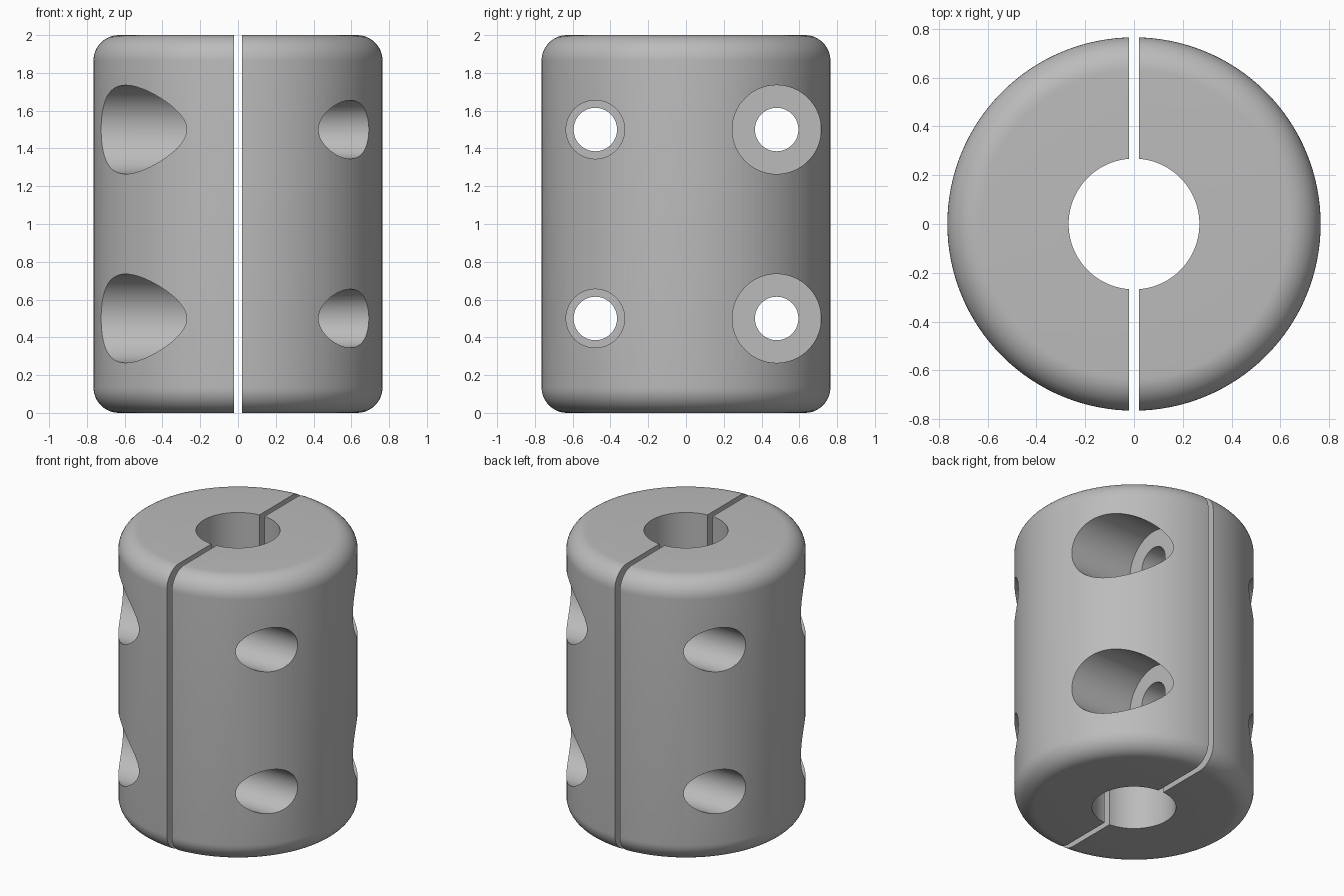
import bpy, bmesh, math
from mathutils import Matrix, Vector

cube = bpy.data.objects.get("Cube")
if cube:
    bpy.data.objects.remove(cube, do_unlink=True)

RADIUS, HEIGHT, FILLET, BORE, GAP = 0.765, 2.0, 0.135, 0.268, 0.02
BOLT_Y, SEAT_X = 0.48, 0.24

metal = bpy.data.materials.new("grey metal")
metal.use_nodes = True
grey = (0.5, 0.5, 0.5, 1)
metal.diffuse_color = grey
metal.node_tree.nodes["Principled BSDF"].inputs["Base Color"].default_value = grey


def to_object(name, bm):
    bmesh.ops.recalc_face_normals(bm, faces=bm.faces)
    mesh = bpy.data.meshes.new(name)
    bm.to_mesh(mesh)
    bm.free()
    mesh.materials.append(metal)
    obj = bpy.data.objects.new(name, mesh)
    bpy.context.collection.objects.link(obj)
    return obj


def lathe(name, profile, steps=128):
    bm = bmesh.new()
    verts = [bm.verts.new((r, 0, z)) for r, z in profile]
    edges = [bm.edges.new((a, b)) for a, b in zip(verts, verts[1:] + verts[:1])]
    bmesh.ops.spin(bm, geom=verts + edges, cent=(0, 0, 0), axis=(0, 0, 1),
                   angle=math.tau, steps=steps)
    bmesh.ops.remove_doubles(bm, verts=bm.verts, dist=1e-5)
    return to_object(name, bm)


def hole_cutter(name, radius, x0, x1, y, z):
    bm = bmesh.new()
    place = Matrix.Translation(Vector(((x0 + x1) / 2, y, z))) @ Matrix.Rotation(math.pi / 2, 4, "Y")
    bmesh.ops.create_cone(bm, cap_ends=True, segments=64, radius1=radius,
                          radius2=radius, depth=x1 - x0, matrix=place)
    return to_object(name, bm)


def subtract(target, cutter):
    cutter.hide_render = True
    mod = target.modifiers.new("cut", "BOOLEAN")
    mod.operation, mod.solver, mod.object = "DIFFERENCE", "EXACT", cutter
    bpy.context.view_layer.objects.active = target
    bpy.ops.object.modifier_apply(modifier=mod.name)
    bpy.data.objects.remove(cutter, do_unlink=True)


# Bored sleeve with rounded outer rims
arc = [math.radians(a * 7.5) for a in range(13)]
core = RADIUS - FILLET
lower = [(core + FILLET * math.sin(a), FILLET - FILLET * math.cos(a)) for a in arc]
upper = [(r, HEIGHT - z) for r, z in reversed(lower)]
left_half = lathe("left_half", [(BORE, 0)] + lower + upper + [(BORE, HEIGHT)])

# Split plane, leaving the half on +x
bm = bmesh.new()
bmesh.ops.create_cube(bm, size=4, matrix=Matrix.Translation((GAP - 2, 0, 1)))
subtract(left_half, to_object("split_cutter", bm))

# Two rows of clamp bolts: wide head recess on one side, smaller recess on the other
for z in (0.5, 1.5):
    for side, recess in ((1, 0.235), (-1, 0.155)):
        y = side * BOLT_Y
        subtract(left_half, hole_cutter("bolt_cutter", 0.115, -0.2, 1, y, z))
        subtract(left_half, hole_cutter("recess_cutter", recess, SEAT_X, 1, y, z))

# Smooth round walls, crisp hole and split edges
bpy.ops.object.select_all(action="DESELECT")
left_half.select_set(True)
bpy.context.view_layer.objects.active = left_half
bpy.ops.object.shade_smooth_by_angle(angle=math.radians(20))

# Opposite half is the same part turned around the shaft axis
right_half = left_half.copy()
right_half.data = left_half.data.copy()
right_half.name = right_half.data.name = "right_half"
right_half.rotation_euler.z = math.pi
bpy.context.collection.objects.link(right_half)
